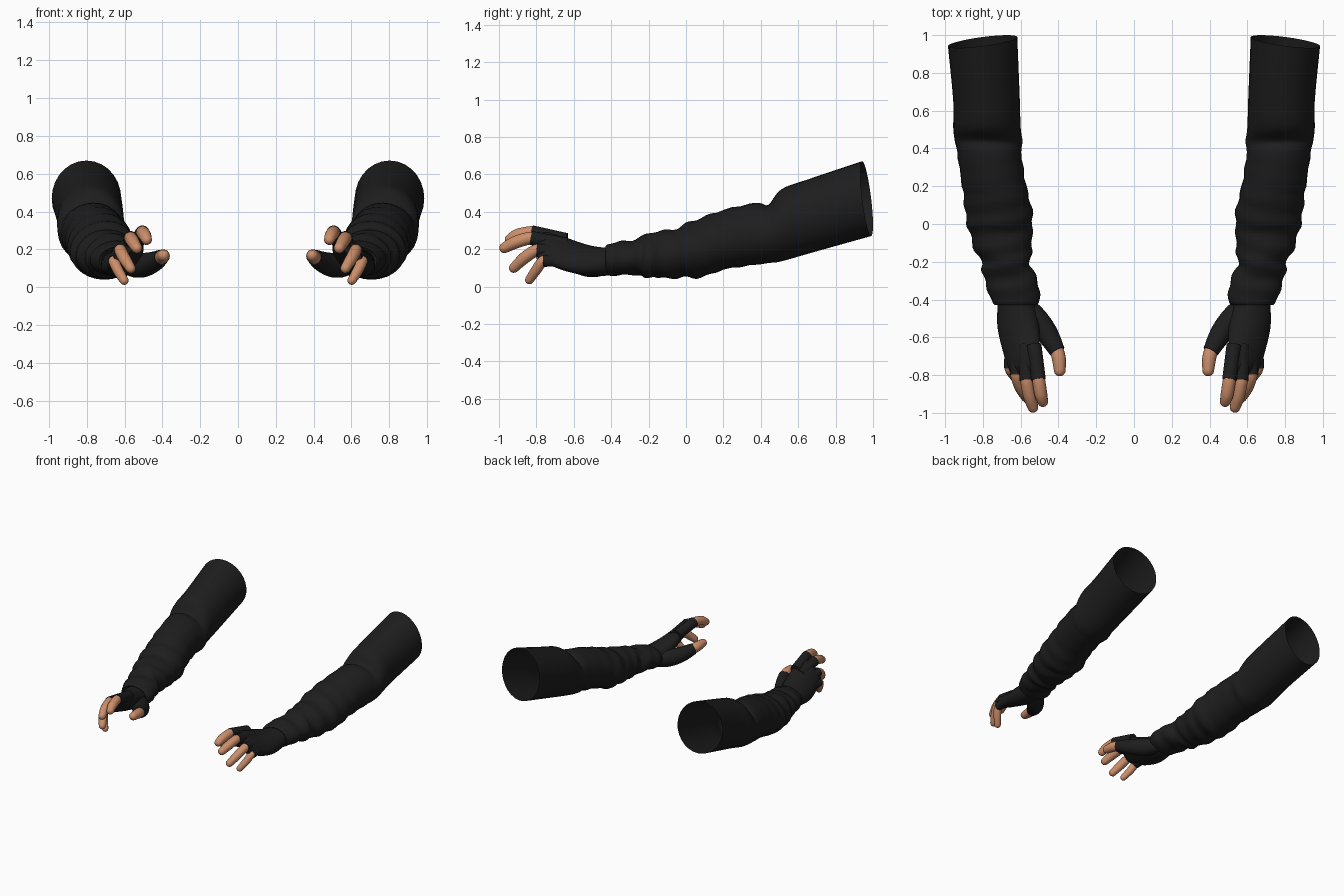
import bpy, bmesh, math
from mathutils import Vector

if "Cube" in bpy.data.objects:
    bpy.data.objects.remove(bpy.data.objects["Cube"])


def material(name, rgb):
    m = bpy.data.materials.new(name)
    m.diffuse_color = (*rgb, 1)
    m.use_nodes = True
    m.node_tree.nodes["Principled BSDF"].inputs["Base Color"].default_value = m.diffuse_color
    return m


CLOTH = material("black_cloth", (0.0125, 0.0125, 0.0125))
SKIN = material("tan_skin", (0.60, 0.27, 0.145))


def smooth_rows(rows, steps):
    """Catmull-Rom interpolation through rows of numbers."""
    out = []
    for i in range(len(rows) - 1):
        a, b, c, d = (rows[min(max(i + k, 0), len(rows) - 1)] for k in (-1, 0, 1, 2))
        for s in range(steps):
            t = s / steps
            out.append([0.5 * (2 * q + (r - p) * t + (2 * p - 5 * q + 4 * r - u) * t * t
                               + (3 * q - p - 3 * r + u) * t ** 3)
                        for p, q, r, u in zip(a, b, c, d)])
    out.append(list(rows[-1]))
    return out


def skin_rings(name, rings, mat, cap_start=True, cap_end=True, angle=50):
    """Bridge rings into a surface and mirror it to the other arm."""
    bm = bmesh.new()
    vs = [[bm.verts.new(p) for p in ring] for ring in rings]
    n = len(vs[0])
    for r0, r1 in zip(vs, vs[1:]):
        for i in range(n):
            bm.faces.new((r0[i], r0[(i + 1) % n], r1[(i + 1) % n], r1[i]))
    if cap_start:
        bm.faces.new(vs[0])
    if cap_end:
        bm.faces.new(vs[-1])
    bmesh.ops.recalc_face_normals(bm, faces=bm.faces)
    me = bpy.data.meshes.new(name)
    bm.to_mesh(me)
    bm.free()
    me.materials.append(mat)
    ob = bpy.data.objects.new(name, me)
    bpy.context.collection.objects.link(ob)
    bpy.ops.object.select_all(action='DESELECT')
    ob.select_set(True)
    bpy.context.view_layer.objects.active = ob
    bpy.ops.object.shade_smooth_by_angle(angle=math.radians(angle))
    mod = ob.modifiers.new("other_arm", 'MIRROR')
    mod.use_axis = (True, False, False)
    mod.use_mirror_merge = False
    return ob


def tube(name, path, mat, round_end=False, sides=14):
    """Tube through (x, y, z, radius) points, optionally with a round tip."""
    pts = smooth_rows(path, 4)
    centres = [Vector(p[:3]) for p in pts]
    radii = [p[3] for p in pts]
    if round_end:
        d = (centres[-1] - centres[-2]).normalized()
        c, r = centres[-1], radii[-1]
        for a in (25, 48, 68, 83):
            centres.append(c + d * r * math.sin(math.radians(a)))
            radii.append(r * math.cos(math.radians(a)))
    rings = []
    for i, (c, r) in enumerate(zip(centres, radii)):
        d = (centres[min(i + 1, len(centres) - 1)] - centres[max(i - 1, 0)]).normalized()
        u = d.cross(Vector((0, 0, 1))).normalized()
        v = u.cross(d)
        rings.append([c + r * (u * math.cos(k * math.tau / sides) + v * math.sin(k * math.tau / sides))
                      for k in range(sides)])
    return skin_rings(name, rings, mat)


# Sleeve: y, inner x, outer x, bottom z, top z
sleeve = [
    (0.966, 0.618, 0.985, 0.27, 0.67), (0.66, 0.605, 0.957, 0.18, 0.573),
    (0.51, 0.60, 0.957, 0.135, 0.52), (0.44, 0.59, 0.948, 0.125, 0.437),
    (0.38, 0.597, 0.937, 0.118, 0.448), (0.20, 0.57, 0.91, 0.09, 0.41),
    (0.08, 0.54, 0.895, 0.048, 0.367), (0.0, 0.537, 0.885, 0.05, 0.338),
    (-0.05, 0.54, 0.868, 0.045, 0.31), (-0.14, 0.54, 0.845, 0.045, 0.297),
    (-0.175, 0.55, 0.822, 0.056, 0.292), (-0.215, 0.55, 0.802, 0.042, 0.278),
    (-0.245, 0.532, 0.805, 0.056, 0.265), (-0.30, 0.513, 0.79, 0.066, 0.245),
    (-0.36, 0.497, 0.772, 0.057, 0.24), (-0.42, 0.505, 0.747, 0.06, 0.225)]
rows = smooth_rows(sleeve, 4)
rows += [(-0.43, 0.52, 0.735, 0.07, 0.215), (-0.415, 0.545, 0.715, 0.085, 0.20)]
rings = []
for y, xl, xr, zb, zt in rows:
    tilt = 0.024 * max(0, (y - 0.5) / 0.466)
    fold = 0.005 * min(1, max(0, (0.5 - y) / 0.3)) * min(1, max(0, (y + 0.43) / 0.1))
    ring = []
    for k in range(28):
        a = k * math.tau / 28
        c, s = math.cos(a), math.sin(a)
        # slanted cloth folds, running around the forearm
        w = fold * math.sin(y * 55 + 2.2 * c + 1.4 * s)
        ring.append(((xl + xr) / 2 + ((xr - xl) / 2 + w) * c,
                     y - tilt * (c + s) + fold * 3 * c * s,
                     (zb + zt) / 2 + ((zt - zb) / 2 + w) * s))
    rings.append(ring)
skin_rings("sleeve", rings, CLOTH, cap_start=False, cap_end=False, angle=60)

# Glove palm: y, centre x, centre z, half width, half thickness, roll
palm = [(-0.36, 0.632, 0.14, 0.088, 0.07, 0), (-0.45, 0.622, 0.133, 0.103, 0.075, 14),
        (-0.55, 0.612, 0.146, 0.12, 0.07, 29), (-0.65, 0.60, 0.175, 0.123, 0.058, 40),
        (-0.74, 0.588, 0.207, 0.115, 0.047, 45), (-0.79, 0.582, 0.216, 0.10, 0.03, 46)]
rings = []
for y, cx, cz, w, t, roll in smooth_rows(palm, 4):
    r = math.radians(roll)
    ring = []
    for k in range(24):
        a = k * math.tau / 24
        u, v = w * math.cos(a), t * math.sin(a)
        ring.append((cx + u * math.cos(r) + v * math.sin(r), y,
                     cz - u * math.sin(r) + v * math.cos(r)))
    rings.append(ring)
skin_rings("glove_palm", rings, CLOTH)

# Fingers: knuckle, glove edge, middle joint, tip
fingers = {
    "index": ((0.53, -0.64, 0.247), (0.505, -0.825, 0.29), (0.493, -0.90, 0.275), (0.483, -0.94, 0.252), 0.034),
    "middle": ((0.572, -0.64, 0.222), (0.568, -0.83, 0.26), (0.553, -0.91, 0.237), (0.535, -0.97, 0.207), 0.034),
    "ring": ((0.615, -0.62, 0.18), (0.622, -0.80, 0.195), (0.60, -0.865, 0.152), (0.568, -0.92, 0.10), 0.032),
    "little": ((0.648, -0.60, 0.14), (0.657, -0.765, 0.137), (0.635, -0.80, 0.09), (0.602, -0.837, 0.036), 0.028)}
for name, (k, e, m, t, r) in fingers.items():
    tube(name + "_glove_stub", [(*k, r + 0.006), (*e, r + 0.004)], CLOTH)
    inner = Vector(e).lerp(Vector(k), 0.2)
    tube(name + "_finger", [(*inner, r - 0.002), (*e, r), (*m, r), (*t, r * 0.84)], SKIN, True)

# Thumb
tube("thumb_glove", [(0.585, -0.42, 0.115, 0.05), (0.525, -0.50, 0.115, 0.066),
                     (0.46, -0.58, 0.128, 0.058), (0.406, -0.675, 0.157, 0.042)], CLOTH)
tube("thumb", [(0.415, -0.65, 0.15, 0.036), (0.398, -0.71, 0.163, 0.037),
               (0.393, -0.775, 0.168, 0.031)], SKIN, True)
